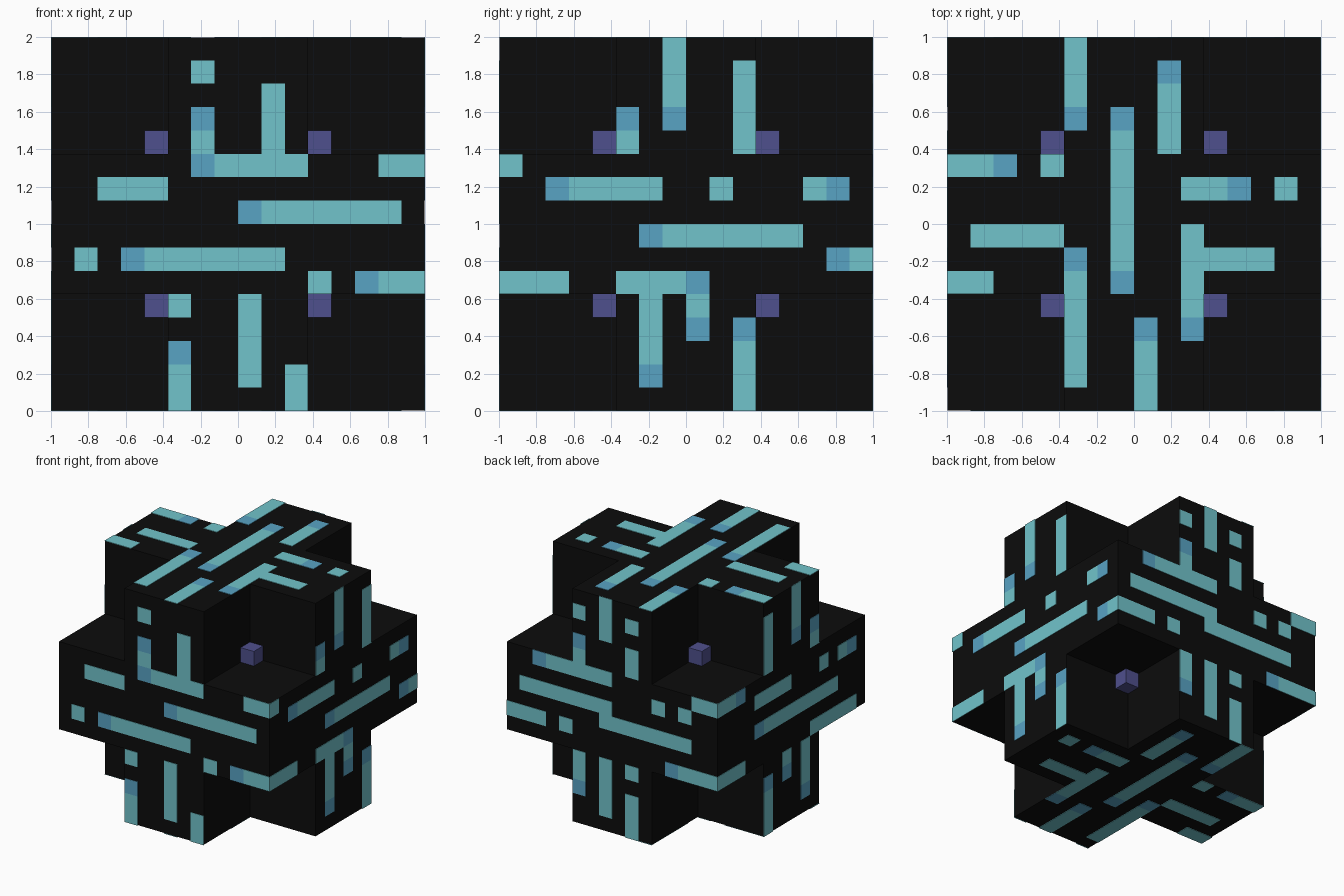
import bpy, bmesh
from itertools import product
from mathutils import Matrix, Vector

if "Cube" in bpy.data.objects:
    bpy.data.objects.remove(bpy.data.objects["Cube"])

PIXEL = 0.125    # grid size of the inlays
SLAB = 0.375     # half thickness of the three crossing slabs
CORE = 0.996     # half length of the slabs, inlays fill up to 1.0


def material(name, rgb):
    m = bpy.data.materials.new(name)
    m.use_nodes = True
    m.diffuse_color = (*rgb, 1)
    m.node_tree.nodes["Principled BSDF"].inputs["Base Color"].default_value = (*rgb, 1)
    return m


black = material("black", (0.0037, 0.0037, 0.0037))
cyan = material("light cyan", (0.165, 0.552, 0.597))
blue = material("sky blue", (0.098, 0.366, 0.552))
purple = material("dusk purple", (0.078, 0.080, 0.266))


def finish(name, bm, mat):
    """Turn a bmesh centred on the origin into an object standing on z = 0."""
    bmesh.ops.translate(bm, verts=bm.verts, vec=(0, 0, 1))
    mesh = bpy.data.meshes.new(name)
    bm.to_mesh(mesh)
    bm.free()
    mesh.materials.append(mat)
    obj = bpy.data.objects.new(name, mesh)
    bpy.context.collection.objects.link(obj)
    return obj


def add_box(bm, low, high):
    low, high = Vector(low), Vector(high)
    bmesh.ops.create_cube(bm, size=1, matrix=Matrix.Translation((low + high) / 2)
                          @ Matrix.Diagonal((*(high - low), 1)))


# Body: three crossing slabs as one clean shell (3x3x3 cells without the corners)
cuts = (-CORE, -SLAB, SLAB, CORE)


def filled(cell):
    return all(0 <= c <= 2 for c in cell) and 1 in cell


bm = bmesh.new()
for cell in product(range(3), repeat=3):
    if not filled(cell):
        continue
    for axis, step in product(range(3), (0, 1)):
        beside = list(cell)
        beside[axis] += 2 * step - 1
        if filled(beside):
            continue
        ring = []
        for da, db in ((0, 0), (1, 0), (1, 1), (0, 1)):
            p = list(cell)
            p[axis] += step
            p[(axis + 1) % 3] += da
            p[(axis + 2) % 3] += db
            ring.append(bm.verts.new([cuts[i] for i in p]))
        bm.faces.new(ring if step else ring[::-1])
bmesh.ops.remove_doubles(bm, verts=bm.verts, dist=0.001)
bmesh.ops.recalc_face_normals(bm, faces=bm.faces)
finish("body", bm, black)

# Small cubes sitting in the eight corner notches
bm = bmesh.new()
mid = SLAB + PIXEL / 2
for sx, sy, sz in product((-1, 1), repeat=3):
    bmesh.ops.create_cube(bm, size=PIXEL,
                          matrix=Matrix.Translation((sx * mid, sy * mid, sz * mid)))
finish("corner_cubes", bm, purple)


def inlay(name, axis, side, mat, rects):
    """Thin plates on one side; rects are (a0, b0, a1, b1) in grid pixels."""
    a_axis, b_axis = [i for i in range(3) if i != axis]
    bm = bmesh.new()
    for a0, b0, a1, b1 in rects:
        low, high = [0] * 3, [0] * 3
        low[axis], high[axis] = sorted((side * CORE, side * 1.0))
        low[a_axis], high[a_axis] = a0 * PIXEL - 1, a1 * PIXEL - 1
        low[b_axis], high[b_axis] = b0 * PIXEL - 1, b1 * PIXEL - 1
        add_box(bm, low, high)
    finish(name, bm, mat)


# Front inlays
inlay("front_light_inlay", 1, -1, cyan, [
    (6, 14, 7, 15), (6, 11, 7, 12), (9, 11, 10, 14), (7, 10, 11, 11), (14, 10, 16, 11),
    (2, 9, 5, 10), (9, 8, 15, 9), (1, 6, 2, 7), (4, 6, 10, 7), (11, 5, 12, 6),
    (14, 5, 16, 6), (5, 4, 6, 5), (5, 0, 6, 2), (8, 1, 9, 5), (10, 0, 11, 2)])
inlay("front_blue_inlay", 1, -1, blue, [
    (6, 12, 7, 13), (6, 10, 7, 11), (8, 8, 9, 9), (3, 6, 4, 7), (13, 5, 14, 6), (5, 2, 6, 3)])

# Back inlays
inlay("back_light_inlay", 1, 1, cyan, [
    (8, 10, 13, 11), (0, 10, 2, 11), (4, 9, 5, 10), (2, 9, 3, 10), (8, 8, 15, 9),
    (2, 7, 9, 8), (13, 6, 16, 7), (11, 6, 12, 7), (0, 5, 3, 6),
    (10, 14, 11, 15), (10, 11, 11, 12), (10, 3, 11, 5), (8, 13, 9, 16), (8, 1, 9, 5),
    (6, 14, 7, 15), (6, 11, 7, 13), (6, 4, 7, 5), (6, 0, 7, 3)])
inlay("back_blue_inlay", 1, 1, blue, [
    (13, 10, 14, 11), (3, 5, 4, 6), (10, 12, 11, 13), (10, 2, 11, 3)])

# Upright bars shared by both flanks, and the level bars of each flank
upright_light = [(7, 13, 8, 16), (5, 11, 6, 12), (10, 11, 11, 15), (6, 2, 7, 5),
                 (8, 4, 9, 5), (10, 0, 11, 3)]
upright_blue = [(7, 12, 8, 13), (5, 12, 6, 13), (8, 3, 9, 4), (10, 3, 11, 4), (6, 1, 7, 2)]
inlay("left_light_inlay", 0, 1, cyan, upright_light + [
    (0, 10, 1, 11), (3, 9, 7, 10), (9, 9, 10, 10), (13, 9, 14, 10), (7, 7, 13, 8),
    (15, 6, 16, 7), (0, 5, 3, 6), (5, 5, 8, 6)])
inlay("left_blue_inlay", 0, 1, blue, upright_blue + [
    (2, 9, 3, 10), (14, 9, 15, 10), (6, 7, 7, 8), (14, 6, 15, 7), (8, 5, 9, 6)])
inlay("right_light_inlay", 0, -1, cyan, upright_light + [
    (14, 10, 16, 11), (8, 9, 12, 10), (4, 9, 5, 10), (2, 9, 3, 10), (3, 7, 11, 8),
    (13, 5, 16, 6), (1, 5, 6, 6)])
inlay("right_blue_inlay", 0, -1, blue, upright_blue + [
    (13, 10, 14, 11), (1, 9, 2, 10), (11, 7, 12, 8)])

# Top and bottom share one pattern
for name, side in (("top", 1), ("bottom", -1)):
    inlay(name + "_light_inlay", 2, side, cyan, [
        (5, 13, 6, 16), (7, 6, 8, 12), (9, 11, 10, 14), (0, 10, 2, 11), (4, 10, 5, 11),
        (10, 9, 12, 10), (14, 9, 15, 10), (1, 7, 5, 8), (0, 5, 2, 6), (5, 1, 6, 6),
        (8, 0, 9, 3), (10, 4, 11, 8), (11, 6, 14, 7)])
    inlay(name + "_blue_inlay", 2, side, blue, [
        (5, 12, 6, 13), (7, 12, 8, 13), (7, 5, 8, 6), (9, 14, 10, 15), (2, 10, 3, 11),
        (12, 9, 13, 10), (5, 6, 6, 7), (8, 3, 9, 4), (10, 3, 11, 4)])
